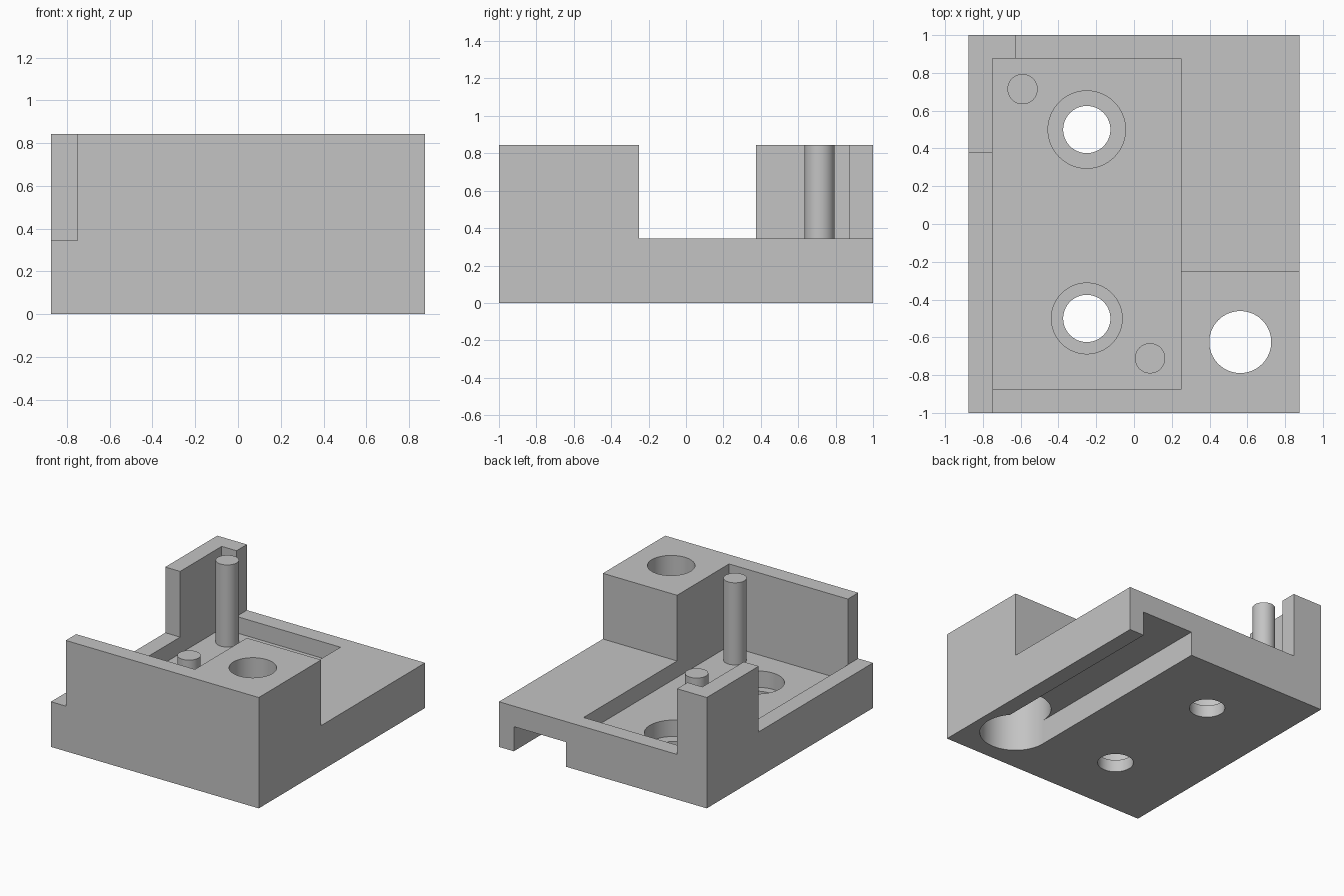
import bpy

if "Cube" in bpy.data.objects:
    bpy.data.objects.remove(bpy.data.objects["Cube"])

grey = bpy.data.materials.new("plain_grey")
grey.diffuse_color = (0.55, 0.55, 0.55, 1)
grey.use_nodes = True
grey.node_tree.nodes["Principled BSDF"].inputs["Base Color"].default_value = grey.diffuse_color

TOP, DECK, FLOOR = 0.84375, 0.34375, 0.21875


def finish(obj, name):
    obj.name = name
    obj.data.materials.clear()
    obj.data.materials.append(grey)
    return obj


def box(name, lo, hi):
    bpy.ops.mesh.primitive_cube_add(size=1, location=[(a + b) / 2 for a, b in zip(lo, hi)])
    obj = bpy.context.object
    obj.scale = [b - a for a, b in zip(lo, hi)]
    bpy.ops.object.transform_apply(location=True, rotation=False, scale=True)
    return finish(obj, name)


def rod(name, x, y, r, z0, z1):
    bpy.ops.mesh.primitive_cylinder_add(vertices=64, radius=r, depth=z1 - z0,
                                        location=(x, y, (z0 + z1) / 2))
    bpy.ops.object.transform_apply(location=True, rotation=False, scale=True)
    return finish(bpy.context.object, name)


def cut(body, cutter):
    mod = body.modifiers.new("cut", 'BOOLEAN')
    mod.operation, mod.solver, mod.object = 'DIFFERENCE', 'EXACT', cutter
    bpy.context.view_layer.objects.active = body
    bpy.ops.object.modifier_apply(modifier=mod.name)
    bpy.data.objects.remove(cutter, do_unlink=True)


def smooth(obj):
    bpy.ops.object.select_all(action='DESELECT')
    obj.select_set(True)
    bpy.context.view_layer.objects.active = obj
    bpy.ops.object.shade_smooth_by_angle(angle=0.5)


body = box("housing", (-0.875, -1, 0), (0.875, 1, TOP))

# open deck: back right, left side and the middle strip, leaving block and walls
cut(body, box("cutter", (-0.625, -0.25, DECK), (2, 2, 2)))
cut(body, box("cutter", (-2, -2, DECK), (-0.75, 0.375, 2)))
cut(body, box("cutter", (-2, -0.875, DECK), (0.25, 0.375, 2)))

# sunken pocket
cut(body, box("cutter", (-0.75, -0.875, FLOOR), (0.25, 0.875, 2)))

# two counterbored screw holes in the pocket
for y, r in ((0.5, 0.205), (-0.5, 0.1875)):
    cut(body, rod("cutter", -0.25, y, r, FLOOR - 0.125, 0.6))
    cut(body, rod("cutter", -0.25, y, 0.125, -0.5, 0.5))

# cable bore through the corner block, and channel under the deck to the back
cut(body, rod("cutter", 0.5625, -0.625, 0.1640625, -0.5, 1.5))
cut(body, rod("cutter", 0.5625, -0.625, 0.25, -0.5, 0.59))
cut(body, box("cutter", (0.3125, -0.625, -1), (0.75, 2, 0.1875)))
smooth(body)

# locating pins
for name, x, y in (("back_pin", -0.59, 0.714), ("front_pin", 0.085, -0.711)):
    smooth(rod(name, x, y, 0.08, FLOOR - 0.01, TOP))
